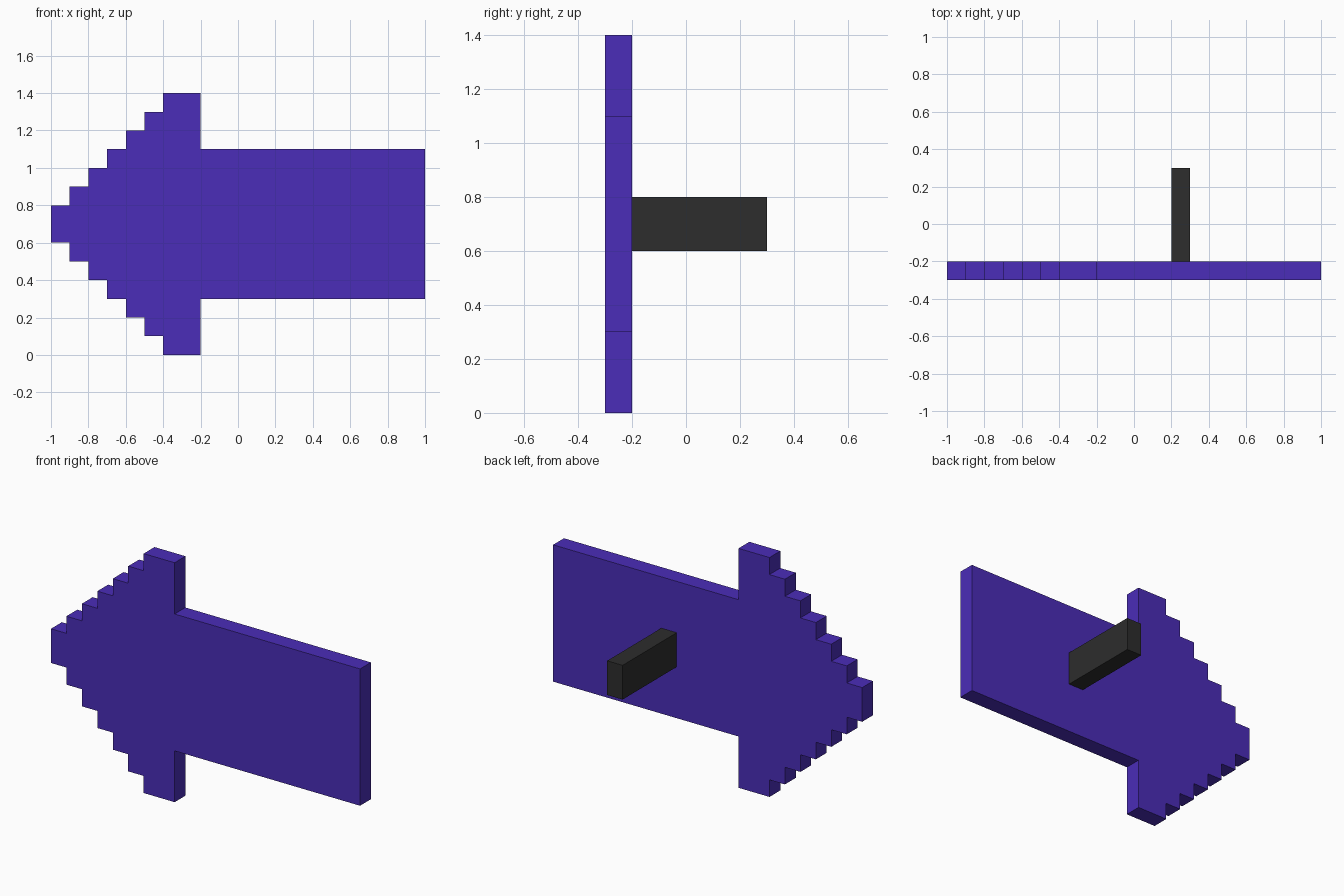
import bpy
import bmesh

if "Cube" in bpy.data.objects:
    bpy.data.objects.remove(bpy.data.objects["Cube"])


def material(name, rgb):
    m = bpy.data.materials.new(name)
    m.diffuse_color = (*rgb, 1.0)
    m.use_nodes = True
    m.node_tree.nodes["Principled BSDF"].inputs["Base Color"].default_value = m.diffuse_color
    return m


def extrude_profile(name, profile, y0, y1, mat):
    """Extrude an (x, z) outline from y0 to y1."""
    bm = bmesh.new()
    face = bm.faces.new([bm.verts.new((x, y0, z)) for x, z in profile])
    ext = bmesh.ops.extrude_face_region(bm, geom=[face])
    verts = [g for g in ext["geom"] if isinstance(g, bmesh.types.BMVert)]
    bmesh.ops.translate(bm, verts=verts, vec=(0, y1 - y0, 0))
    bmesh.ops.recalc_face_normals(bm, faces=bm.faces)
    mesh = bpy.data.meshes.new(name)
    bm.to_mesh(mesh)
    bm.free()
    mesh.materials.append(mat)
    obj = bpy.data.objects.new(name, mesh)
    bpy.context.collection.objects.link(obj)
    return obj


purple = material("purple", (0.069, 0.026, 0.479))
charcoal = material("charcoal", (0.026, 0.026, 0.026))

# Upper half of the arrow outline: stepped head, then the shaft
MID = 0.7
upper = []
for i in range(7):
    x, h = -1.0 + 0.1 * i, 0.1 * (i + 1)
    x_end = x + (0.2 if i == 6 else 0.1)
    upper += [(x, h), (x_end, h)]
upper += [(-0.2, 0.4), (1.0, 0.4)]

# Mirror the outline about the centre line to close it
outline = [(x, MID + h) for x, h in upper] + [(x, MID - h) for x, h in reversed(upper)]
extrude_profile("arrow_board", outline, -0.3, -0.2, purple)

# Mounting peg behind the board
peg = [(0.2, 0.6), (0.3, 0.6), (0.3, 0.8), (0.2, 0.8)]
extrude_profile("mounting_peg", peg, -0.2, 0.3, charcoal)
